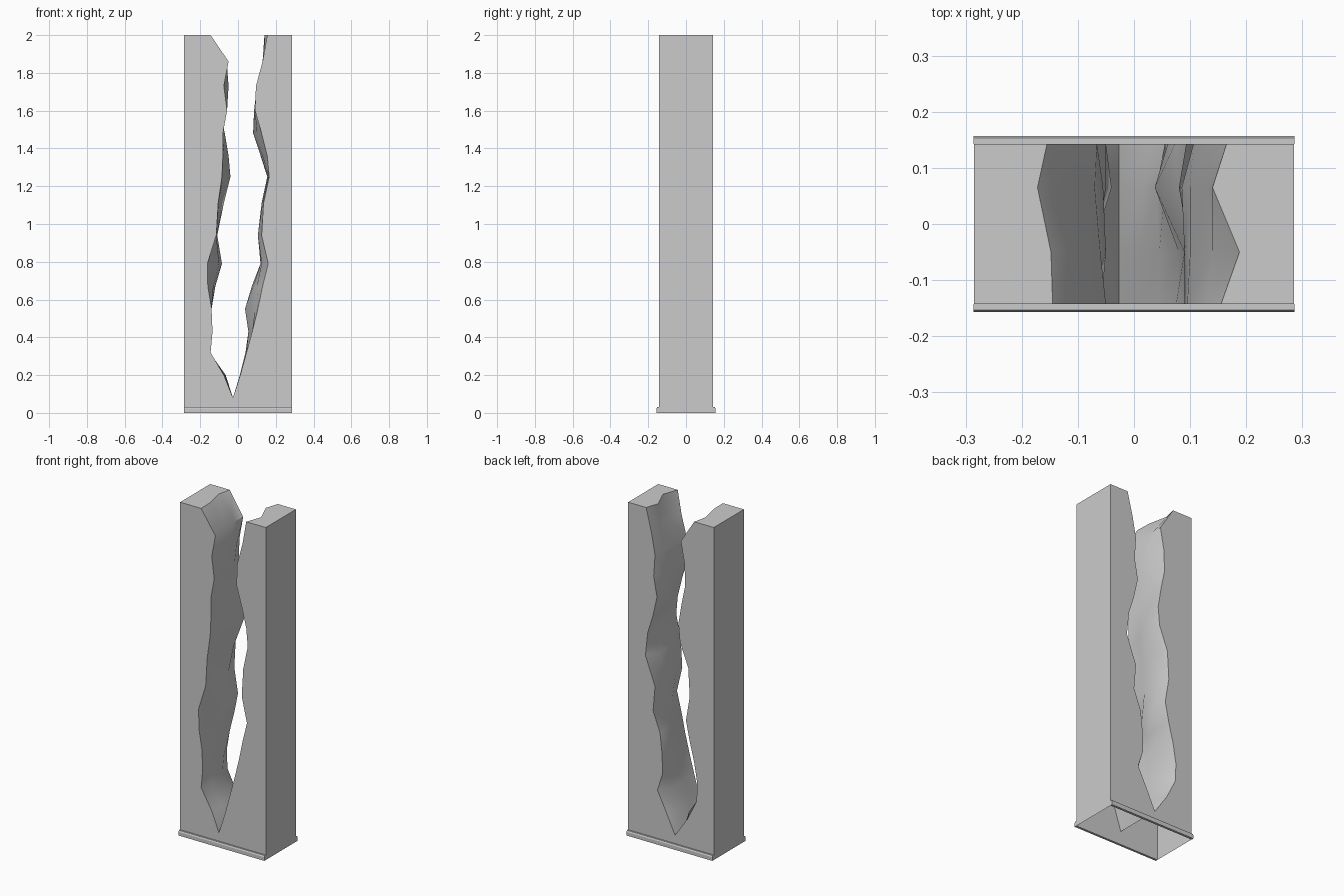
import bpy, bmesh, math

if "Cube" in bpy.data.objects:
    bpy.data.objects.remove(bpy.data.objects["Cube"])

W, D, H = 0.285, 0.143, 2.0        # half width, half depth, height
V = -0.027                         # x of the crack's lowest point

# Crack outline: heights, depth stations (front to back), x per station in mm
levels = [.08, .2, .32, .43, .55, .67, .79, .94, 1.11, 1.25, 1.36, 1.48, 1.6, 1.73, 1.86, 2]
depths = [-D, -0.05, 0.065, D]
left_edges = [
    [-27, -75, -145, -135, -140, -160, -162, -115, -105, -85, -80, -80, -58, -75, -50, -145],
    [-27, -70, -150, -140, -145, -130, -100, -115, -100, -75, -70, -85, -60, -50, -60, -148],
    [-27, -65, -150, -140, -140, -120, -85, -110, -75, -40, -50, -80, -70, -55, -70, -172],
    [-27, -110, -170, -175, -155, -125, -100, -125, -115, -60, -50, -70, -95, -90, -66, -155]]
right_edges = [
    [-27, 12, 45, 75, 105, 130, 160, 125, 135, 165, 155, 125, 90, 95, 130, 155],
    [-27, 10, 45, 80, 90, 100, 125, 105, 130, 160, 130, 100, 90, 100, 140, 188],
    [-27, 15, 40, 55, 37, 80, 120, 105, 125, 160, 120, 80, 85, 100, 130, 140],
    [-27, 30, 90, 55, 60, 73, 119, 106, 170, 155, 120, 93, 115, 106, 130, 165]]


def finish(bm, name):
    bmesh.ops.remove_doubles(bm, verts=bm.verts, dist=1e-5)
    bmesh.ops.dissolve_limit(bm, angle_limit=math.radians(0.2),
                             verts=bm.verts, edges=bm.edges)
    bmesh.ops.recalc_face_normals(bm, faces=bm.faces)
    mesh = bpy.data.meshes.new(name)
    bm.to_mesh(mesh)
    bm.free()
    obj = bpy.data.objects.new(name, mesh)
    bpy.context.collection.objects.link(obj)
    return obj


def add_half(bm, edges, outer):
    # One side of the crack: stacked rings, capped on top, open below
    rings = []
    for i, z in enumerate(levels):
        pts = [(outer, D), (outer, -D)]
        pts += [(e[i] / 1000, y) for e, y in zip(edges, depths)]
        rings.append([bm.verts.new((x, y, z)) for x, y in pts])
    for a, b in zip(rings, rings[1:]):
        for k in range(6):
            n = (k + 1) % 6
            bm.faces.new((a[k], a[n], b[n], b[k]))
    bm.faces.new(rings[-1])
    # Solid wall below the crack
    r = rings[0]
    upper = [r[5], r[0], r[1], r[2]]
    lower = [bm.verts.new((v.co.x, v.co.y, 0)) for v in upper]
    for k in range(3):
        bm.faces.new((lower[k], lower[k + 1], upper[k + 1], upper[k]))


# Cracked slab
bm = bmesh.new()
add_half(bm, left_edges, -W)
add_half(bm, right_edges, W)
slab = finish(bm, "cracked_slab")
bpy.context.view_layer.objects.active = slab
slab.select_set(True)
bpy.ops.object.shade_smooth_by_angle(angle=math.radians(40))

# Base trim strips, front and back
profile = [(D, 0), (0.157, 0), (0.157, 0.022), (0.153, 0.03), (D, 0.03)]
for name, s in (("front_trim", -1), ("back_trim", 1)):
    bm = bmesh.new()
    ends = [[bm.verts.new((x, s * y, z)) for y, z in profile] for x in (-0.286, 0.286)]
    for k in range(5):
        n = (k + 1) % 5
        bm.faces.new((ends[0][k], ends[0][n], ends[1][n], ends[1][k]))
    for e in ends:
        bm.faces.new(e)
    finish(bm, name)
